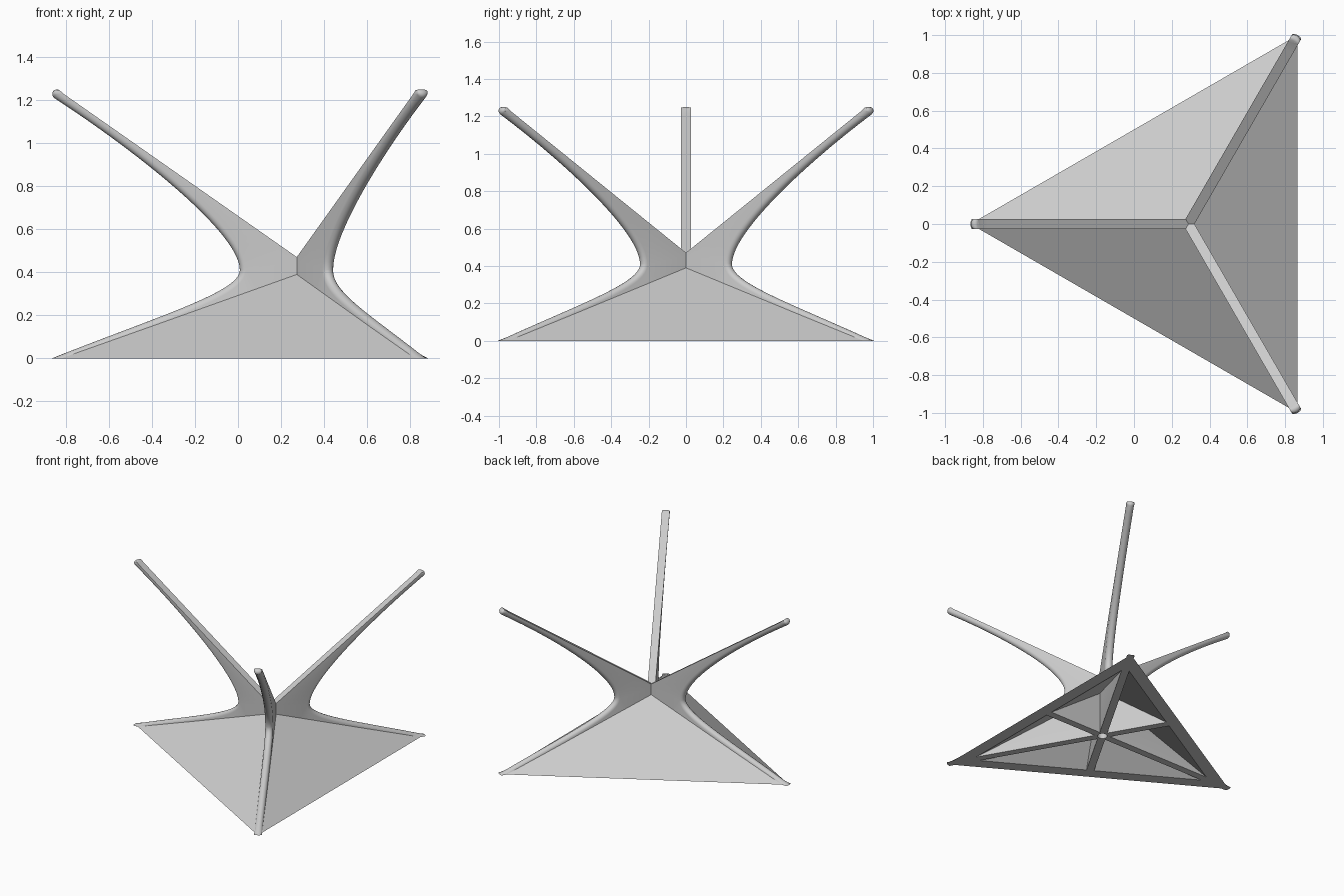
import bpy, bmesh, math
from mathutils import Vector

cube = bpy.data.objects.get("Cube")
if cube:
    bpy.data.objects.remove(cube, do_unlink=True)

SIDE = 2.0
RADIUS = SIDE / math.sqrt(3)      # centre to corner
INNER = RADIUS / 2                # centre to edge middle
CX = RADIUS - math.sqrt(3) / 2    # centre of the triangle on x
HALF = 0.027                      # half thickness of arms and ribs
SLOPE = 0.714                     # rise of the base panels

grey = bpy.data.materials.new("light_grey")
grey.use_nodes = True
colour = (0.6, 0.6, 0.6, 1)
grey.diffuse_color = colour
grey.node_tree.nodes["Principled BSDF"].inputs["Base Color"].default_value = colour


def add_object(name, bm, angle=0.0):
    bmesh.ops.remove_doubles(bm, verts=bm.verts, dist=0.00001)
    bmesh.ops.recalc_face_normals(bm, faces=bm.faces)
    mesh = bpy.data.meshes.new(name)
    bm.to_mesh(mesh)
    bm.free()
    mesh.materials.append(grey)
    obj = bpy.data.objects.new(name, mesh)
    bpy.context.collection.objects.link(obj)
    obj.location.x = CX
    obj.rotation_euler.z = angle
    return obj


def bezier(a, b, c, d, t):
    s = 1 - t
    return a * s**3 + b * 3 * s * s * t + c * 3 * s * t * t + d * t**3


def arm_sections():
    """Outer edge point, inner spine point and roundness, from tip to foot."""
    def top(r):
        return Vector((r, 0.46 + 0.7 * r))
    out = []
    centre = Vector((1.13, 1.228))
    for i in range(9):                      # rolled tip
        a = math.radians(125 - 180 * i / 8)
        out.append((centre + 0.022 * Vector((math.cos(a), math.sin(a))), top(1.1), i / 8))
    waist = Vector((0.28, 0.41))
    upper = (Vector((1.143, 1.21)), Vector((0.75, 0.955)), Vector((0.28, 0.58)), waist)
    lower = (waist, Vector((0.28, 0.31)), Vector((0.65, 0.2)), Vector((RADIUS, 0)))
    n = 28
    for i in range(1, n + 1):
        out.append((bezier(*upper, i / n), top(1.1 * (1 - i / n)), 1))
    for i in range(n + 1):
        out.append((bezier(*lower, i / n), Vector((1.1 * i / n, 0)), 1))
    return out


def make_arm(name, angle):
    bm = bmesh.new()
    data = arm_sections()
    rings = []
    for i, (p, s, roundness) in enumerate(data):
        tangent = data[min(i + 1, len(data) - 1)][0] - data[max(i - 1, 0)][0]
        inward = Vector((tangent.y, -tangent.x)).normalized()
        depth = min(HALF * roundness, (s - p).length)
        ring = [(s.x, HALF, s.y)]
        for k in range(9):                  # rounded outer edge
            f = math.pi * k / 8
            q = p + inward * depth * (1 - math.sin(f))
            ring.append((q.x, HALF * math.cos(f), max(q.y, 0)))
        ring.append((s.x, -HALF, s.y))
        rings.append([bm.verts.new(v) for v in ring])
    for a, b in zip(rings, rings[1:]):
        for j in range(len(a)):
            k = (j + 1) % len(a)
            bm.faces.new((a[j], a[k], b[k], b[j]))
    bm.faces.new(rings[0])
    bm.faces.new(rings[-1])
    return add_object(name, bm, angle)


def make_rib(name, angle):
    bm = bmesh.new()
    profile = [(0, 0), (0, 0.38), (0.53, 0.03), (0.53, 0)]
    face = bm.faces.new([bm.verts.new((x, -HALF, z)) for x, z in profile])
    ext = bmesh.ops.extrude_face_region(bm, geom=[face])["geom"]
    bmesh.ops.translate(bm, vec=(0, 2 * HALF, 0),
                        verts=[v for v in ext if isinstance(v, bmesh.types.BMVert)])
    return add_object(name, bm, angle)


def make_tube(name, radius, low, high):
    bm = bmesh.new()
    bmesh.ops.create_cone(bm, cap_ends=True, segments=32, radius1=radius,
                          radius2=radius, depth=high - low)
    bmesh.ops.translate(bm, vec=(0, 0, (low + high) / 2), verts=bm.verts)
    return add_object(name, bm)


# Hollow three-sided base: outer and inner pyramid joined by a flat rim
bm = bmesh.new()
loops = []
for inset in (0, 0.09):
    reach = RADIUS - 2 * inset
    corners = []
    for k in range(3):
        a = math.pi + k * math.tau / 3
        corners.append(bm.verts.new((reach * math.cos(a), reach * math.sin(a), 0)))
    apex = bm.verts.new((0, 0, SLOPE * (INNER - inset)))
    for k in range(3):
        bm.faces.new((corners[k], corners[(k + 1) % 3], apex))
    loops.append(corners)
for k in range(3):
    m = (k + 1) % 3
    bm.faces.new((loops[0][k], loops[0][m], loops[1][m], loops[1][k]))
add_object("base_shell", bm)

# Arms over the corners, ribs to the middle of each edge, hub below
cored = [make_tube("hub", 0.045, 0, 0.3)]
for k, side in enumerate(("right", "front_left", "back_left")):
    angle = math.pi + k * math.tau / 3
    cored.append(make_arm(side + "_arm", angle))
    cored.append(make_rib(side + "_rib", angle + math.pi))

# Socket bored into the underside of the hub
cutter = make_tube("socket_cutter", 0.034, -0.1, 0.2)
cutter.hide_render = True
cutter.display_type = 'WIRE'
for obj in cored:
    mod = obj.modifiers.new("socket", 'BOOLEAN')
    mod.operation = 'DIFFERENCE'
    mod.solver = 'EXACT'
    mod.object = cutter

# Smooth the rounded arms, keeping flat edges crisp
bpy.ops.object.select_all(action='DESELECT')
for obj in cored:
    if obj.name.endswith("arm") or obj.name == "hub":
        obj.select_set(True)
        bpy.context.view_layer.objects.active = obj
bpy.ops.object.shade_smooth_by_angle(angle=math.radians(35))
